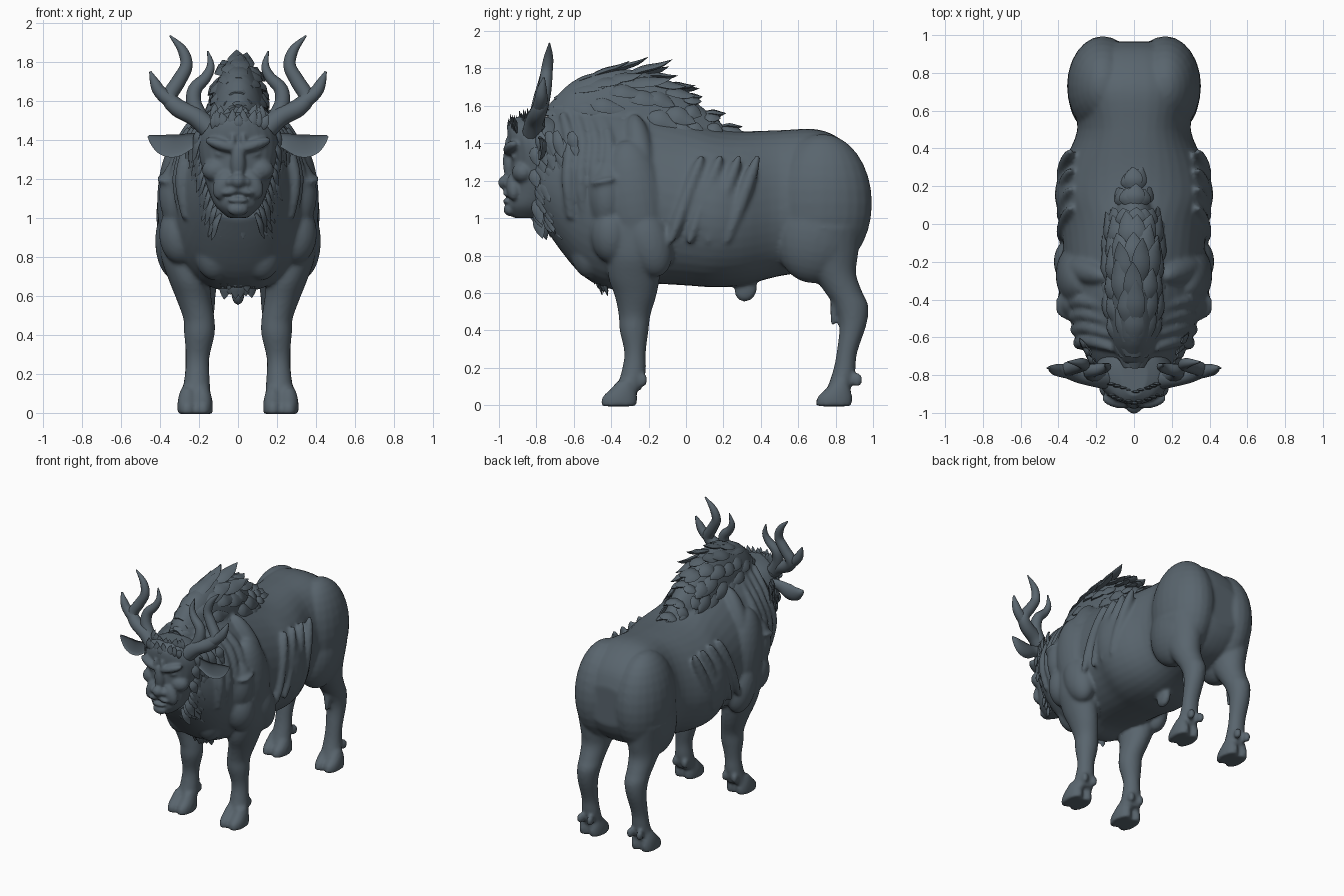
import bpy, bmesh, math, random
from mathutils import Vector, Matrix, Euler

if "Cube" in bpy.data.objects:
    bpy.data.objects.remove(bpy.data.objects["Cube"])

random.seed(4)
slate = bpy.data.materials.new("slate_grey")
slate.diffuse_color = (0.10, 0.13, 0.155, 1)
slate.use_nodes = True
slate.node_tree.nodes["Principled BSDF"].inputs["Base Color"].default_value = slate.diffuse_color


def smooth(rows, sub=4):
    """Catmull-Rom interpolation of rows of numbers."""
    out = []
    for i in range(len(rows) - 1):
        p = [rows[max(0, min(len(rows) - 1, i + k))] for k in (-1, 0, 1, 2)]
        for s in range(sub):
            t = s / sub
            out.append([0.5 * (2 * b + (c - a) * t + (2 * a - 5 * b + 4 * c - d) * t * t
                               + (3 * b - a - 3 * c + d) * t ** 3) for a, b, c, d in zip(*p)])
    return out + [list(rows[-1])]


def skin(bm, rings):
    """Closed skin through a list of point rings."""
    vs = [[bm.verts.new(p) for p in r] for r in rings]
    n = len(vs[0])
    for a, b in zip(vs, vs[1:]):
        for i in range(n):
            bm.faces.new((a[i], a[(i + 1) % n], b[(i + 1) % n], b[i]))
    bm.faces.new(vs[0])
    bm.faces.new(vs[-1][::-1])


def circle(n):
    return [(math.cos(2 * math.pi * i / n), math.sin(2 * math.pi * i / n)) for i in range(n)]


def trunk(bm, rows, mid=0.45):
    """Upright rings along y: y, top, bottom, half width, upper slope power."""
    rings = []
    for y, top, bot, w, e in smooth(rows):
        zc = bot + (top - bot) * mid
        rings.append([(w * math.copysign(abs(c) ** (e if s > 0 else .85), c), y,
                       zc + s * ((top - zc) if s > 0 else (zc - bot))) for c, s in circle(40)])
    skin(bm, rings)


def column(bm, rows):
    """Level rings along z: z, x centre, half width, front y, back y."""
    skin(bm, [[(x + w * c, (f + b) / 2 + (b - f) / 2 * s, z) for c, s in circle(24)]
              for z, x, w, f, b in smooth(rows)])


def tube(bm, rows, hint=(0, 1, 0), n=10, cup=False, sub=4):
    """Tapered tube: x, y, z, side radius, radius towards hint."""
    rows = smooth(rows, sub)
    pts = [Vector(r[:3]) for r in rows]
    rings = []
    for i, r in enumerate(rows):
        tan = (pts[min(i + 1, len(pts) - 1)] - pts[max(i - 1, 0)]).normalized()
        side = tan.cross(Vector(hint)).normalized()
        up = side.cross(tan)
        rings.append([pts[i] + side * r[3] * c + up * r[4] * (s * -0.3 if cup and s < 0 else s)
                      for c, s in circle(n)])
    skin(bm, rings)


def ball(bm, c, r, rot=(0, 0, 0), both=True):
    """Ellipsoid, repeated on the other side unless it is central."""
    for s in ((1, -1) if both and c[0] else (1,)):
        m = (Matrix.Translation((c[0] * s, c[1], c[2]))
             @ Euler((rot[0], rot[1] * s, rot[2] * s)).to_matrix().to_4x4()
             @ Matrix.Diagonal((*r, 1)))
        bmesh.ops.create_uvsphere(bm, u_segments=24, v_segments=16, radius=1, matrix=m)


def flip(rows, s):
    return [(r[0] * s, *r[1:]) for r in rows]


def finish(name, bm, voxel=0, angle=40, soft=5):
    bmesh.ops.recalc_face_normals(bm, faces=bm.faces)
    me = bpy.data.meshes.new(name)
    bm.to_mesh(me)
    bm.free()
    me.materials.append(slate)
    ob = bpy.data.objects.new(name, me)
    bpy.context.collection.objects.link(ob)
    bpy.ops.object.select_all(action='DESELECT')
    ob.select_set(True)
    bpy.context.view_layer.objects.active = ob
    if voxel:
        m = ob.modifiers.new("fuse", 'REMESH')
        m.mode, m.voxel_size = 'VOXEL', voxel
        bpy.ops.object.modifier_apply(modifier=m.name)
        m = ob.modifiers.new("soften", 'SMOOTH')
        m.factor, m.iterations = 0.5, soft
        bpy.ops.object.modifier_apply(modifier=m.name)
        bpy.ops.object.shade_smooth()
    else:
        bpy.ops.object.shade_smooth_by_angle(angle=math.radians(angle))
    return ob


# body with muscles, legs and hooves
bm = bmesh.new()
trunk(bm, [(.965, 1.22, .93, .17, .85), (.92, 1.33, .84, .24, .8), (.83, 1.42, .76, .3, .8), (.7, 1.475, .72, .335, .8),
           (.5, 1.47, .69, .3, .8), (.3, 1.465, .64, .385, .9), (.15, 1.48, .63, .42, 1), (0, 1.53, .64, .385, 1.15),
           (-.25, 1.6, .65, .37, 1.3), (-.4, 1.63, .62, .36, 1.3), (-.55, 1.62, .69, .31, 1.2),
           (-.68, 1.57, .84, .26, 1.1), (-.78, 1.48, .99, .2, 1)])
ridge = [(-.74, 1.6, 1.3, .09, 1), (-.6, 1.735, 1.3, .14, 1), (-.4, 1.795, 1.3, .155, 1),
         (-.2, 1.775, 1.3, .15, 1), (0, 1.66, 1.3, .13, 1), (.2, 1.5, 1.35, .06, 1)]
trunk(bm, ridge, .3)
ball(bm, (.165, .73, 1.08), (.19, .265, .37))                  # buttocks
ball(bm, (.2, .7, .92), (.15, .22, .27), (-.2, 0, 0))          # thighs
ball(bm, (.285, -.27, 1.08), (.13, .17, .34), (.15, 0, 0))     # shoulders
ball(bm, (.29, -.42, 1.12), (.115, .1, .19))
ball(bm, (.35, -.43, 1.2), (.07, .08, .022), (.2, 0, 0))
ball(bm, (.29, -.4, .92), (.115, .11, .16))
ball(bm, (.325, -.2, .88), (.1, .12, .2), (.3, 0, 0))
ball(bm, (.12, -.52, .85), (.11, .1, .17))                     # chest
ball(bm, (.25, -.25, 1.38), (.07, .07, .2), (.15, -.5, 0))
for i in range(4):                                             # flank folds
    ball(bm, (.36, .0 + .1 * i, 1.1), (.045, .04, .26), (-.35, -.1, 0))
ball(bm, (0, .32, .62), (.035, .06, .07), (-.4, 0, 0))         # sheath
for s in (1, -1):
    column(bm, [(.95, .27 * s, .13, -.43, -.14), (.8, .275 * s, .12, -.425, -.13), (.68, .25 * s, .105, -.415, -.14),
                (.58, .225 * s, .09, -.38, -.16), (.48, .2 * s, .08, -.36, -.19), (.4, .198 * s, .078, -.355, -.2),
                (.28, .207 * s, .06, -.33, -.215), (.18, .21 * s, .065, -.345, -.215), (.08, .215 * s, .075, -.375, -.24)])
    column(bm, [(.95, .21 * s, .14, .52, .94), (.8, .2 * s, .12, .58, .92), (.7, .2 * s, .1, .67, .91),
                (.6, .2 * s, .085, .745, .945), (.53, .2 * s, .08, .79, .975), (.43, .205 * s, .07, .82, .965),
                (.28, .21 * s, .06, .805, .915), (.18, .21 * s, .065, .785, .905), (.08, .215 * s, .075, .75, .88)])
    tube(bm, [(.2 * s, .8, .58, .03, .03), (.2 * s, .79, .5, .024, .02), (.2 * s, .785, .43, .014, .014)])
    for y in (-.455, .695):                                    # split hooves and dewclaws
        for dx in (-.04, .04):
            x = .22 * s + dx
            column(bm, [(-.006, x, .05, y, y + .19), (.04, x, .051, y + .005, y + .195),
                        (.085, x, .045, y + .05, y + .185), (.13, x, .03, y + .09, y + .17)])
            ball(bm, (x - .01 * s, y + .22, .135), (.024, .03, .038), both=False)
    for k in range(4):                                         # neck folds
        a = k * .07
        tube(bm, flip([(.11, -.66 + a, 1.56, .02, .02), (.23 + a * .15, -.62 + a, 1.4, .035, .035),
                       (.29 + a * .2, -.63 + a, 1.2, .035, .035), (.265 + a * .2, -.61 + a, 1.0, .025, .03)], s))
finish("body", bm, .012, soft=6)

# head and face
bm = bmesh.new()
column(bm, [(1.0, 0, .05, -.92, -.76), (1.06, 0, .115, -.955, -.7), (1.15, 0, .155, -.945, -.65), (1.25, 0, .185, -.94, -.62),
            (1.35, 0, .205, -.94, -.62), (1.43, 0, .195, -.955, -.62), (1.5, 0, .15, -.95, -.64), (1.54, 0, .07, -.91, -.68)])
ball(bm, (0, -.96, 1.19), (.042, .045, .04))                   # nose
ball(bm, (.042, -.95, 1.185), (.027, .03, .025))
ball(bm, (0, -.945, 1.28), (.038, .033, .1), (.1, 0, 0))
ball(bm, (.085, -.935, 1.375), (.09, .04, .03), (0, -.3, .2))  # brows
ball(bm, (.028, -.945, 1.39), (.016, .027, .05))
ball(bm, (.085, -.91, 1.325), (.034, .022, .016), (0, -.15, .2))   # eyes
ball(bm, (.11, -.87, 1.245), (.075, .06, .06))                 # cheeks
ball(bm, (.075, -.92, 1.17), (.05, .04, .08), (0, -.4, 0))
ball(bm, (.035, -.955, 1.135), (.048, .025, .018), (0, .25, 0))  # lips
ball(bm, (0, -.957, 1.09), (.055, .024, .015))
ball(bm, (0, -.94, 1.045), (.055, .035, .035))                 # chin
finish("head", bm, .009)

# ears
bm = bmesh.new()
for s in (1, -1):
    tube(bm, flip([(.17, -.77, 1.41, .03, .03), (.24, -.79, 1.395, .04, .03), (.32, -.79, 1.37, .058, .04),
                   (.38, -.78, 1.375, .054, .035), (.43, -.77, 1.4, .03, .025), (.46, -.765, 1.42, .006, .006)], s),
         n=14, cup=True)
finish("ears", bm, angle=50)

# branched horns
bm = bmesh.new()
for s in (1, -1):
    tube(bm, flip([(.15, -.82, 1.46, .055, .055), (.22, -.81, 1.52, .05, .05), (.31, -.79, 1.565, .046, .046),
                   (.35, -.77, 1.62, .04, .04), (.305, -.755, 1.7, .037, .037), (.265, -.745, 1.78, .032, .032),
                   (.285, -.735, 1.86, .025, .025), (.35, -.73, 1.935, .004, .004)], s), n=12, sub=6)
    tube(bm, flip([(.32, -.785, 1.58, .04, .04), (.395, -.775, 1.64, .034, .034), (.425, -.77, 1.69, .026, .026),
                   (.45, -.76, 1.75, .006, .006)], s), n=12)
    tube(bm, flip([(.18, -.8, 1.49, .045, .045), (.225, -.79, 1.58, .04, .04), (.22, -.775, 1.66, .036, .036),
                   (.165, -.765, 1.72, .028, .028), (.14, -.755, 1.78, .02, .02), (.155, -.745, 1.855, .004, .004)], s), n=12)
finish("horns", bm, angle=60)


def lock(bm, p, d, nor, length, w, lift=.16):
    """Flat pointed tuft lying along d, lifted off the surface at the tip."""
    p, d, nor = Vector(p), Vector(d).normalized(), Vector(nor).normalized()
    rows = [(*(p + d * length * t + nor * length * h), w * k, w * k * .35)
            for t, h, k in ((-.1, -.12, .5), (.3, .04, 1), (.7, lift / 2, .75), (1, lift, .04))]
    tube(bm, rows, nor, n=6, sub=3)


# crest of layered tufts along the hump
bm = bmesh.new()
for i, (y, top, bot, w, e) in enumerate(smooth(ridge, 2)):
    zc = bot + (top - bot) * .3
    for k in range(-3, 4):
        a = math.radians(k * 25 + (i % 2) * 8 + random.uniform(-5, 5))
        nor = (math.sin(a), 0, math.cos(a))
        lock(bm, (w * math.sin(a), y, zc + (top - zc) * math.cos(a)),
             (0, 1, .05 - .45 * (y > -.3) * abs(math.cos(a)) - .4 * abs(math.sin(a))), nor,
             random.uniform(.16, .23) * (1 if y < 0 else .5), .05, .3 if abs(k) < 2 else .12)
finish("crest", bm, angle=35)

# beard ruff framing the face, neck hair and chest fringe
bm = bmesh.new()
for s in (1, -1):
    for i in range(12):
        t = i / 11
        for j in range(4):
            x = .205 - .1 * t ** 2 + j * .02
            lock(bm, (s * x, -.80 + j * .055 + random.uniform(-.02, .02), 1.45 - .44 * t),
                 (s * .1, .35, -1), (s, -.4, 0), random.uniform(.09, .14), .032)
    for i in range(9):
        t = i / 8
        for x in (.02, .065, .11):
            lock(bm, (s * x * (1.3 - .7 * t), -.76 + .28 * t + x * .3, 1.0 - .32 * t),
                 (0, .45, -1), (s * x * 3, -1, -.3), random.uniform(.07, .11), .03)
finish("beard", bm, angle=35)

# forelock
bm = bmesh.new()
for i in range(9):
    x = -.12 + .03 * i
    for y, z in ((-.95, 1.46), (-.89, 1.49)):
        lock(bm, (x, y + abs(x) * .35, z), (x * 2 + random.uniform(-.3, .3), .15, 1), (0, -1, .2),
             random.uniform(.06, .1), .024)
finish("forelock", bm, angle=35)
